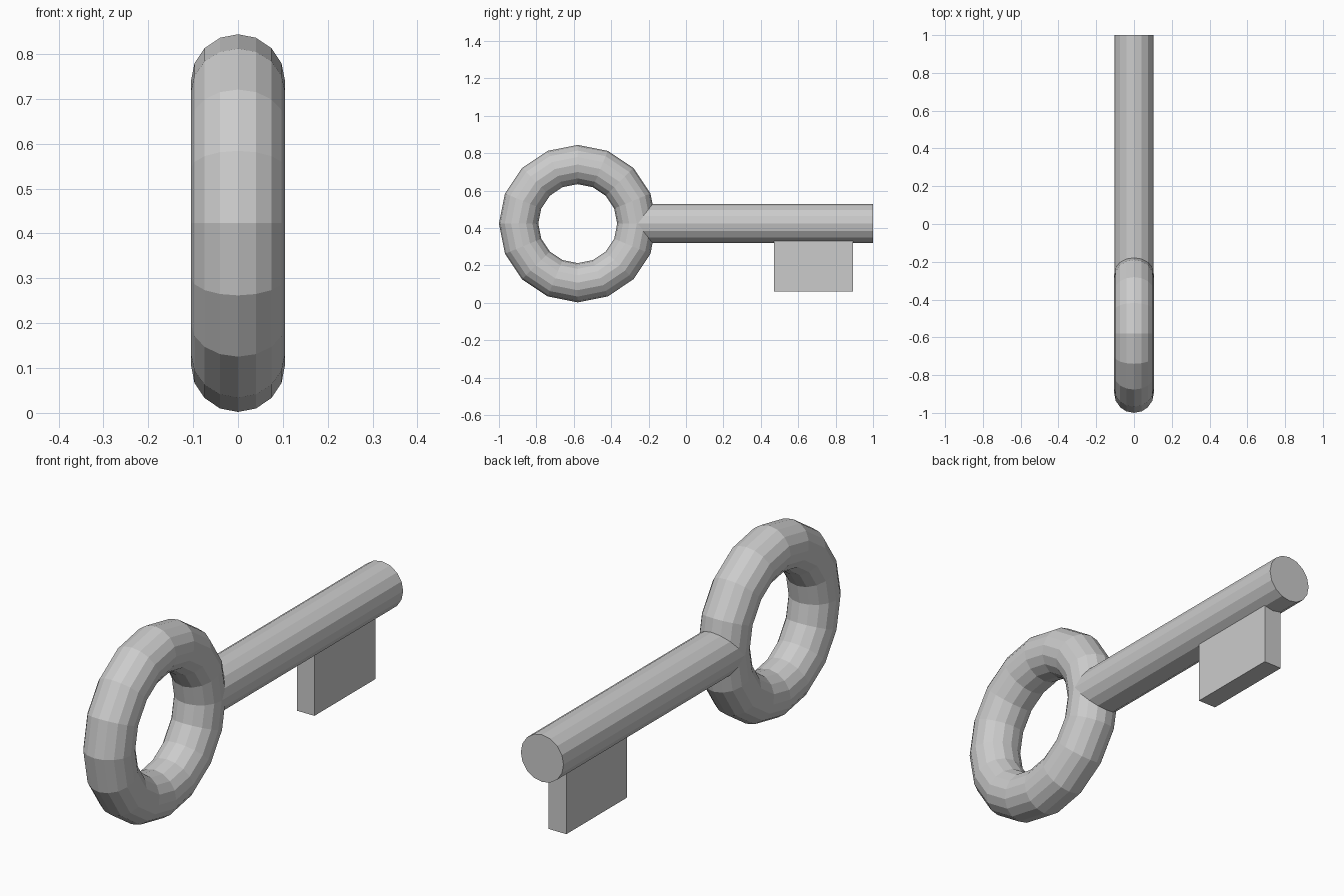
import bpy
from math import pi

if "Cube" in bpy.data.objects:
    bpy.data.objects.remove(bpy.data.objects["Cube"])

MAJOR, TUBE = 0.316, 0.105
Z = 0.423          # height of the key's long axis
BOW_Y = -0.579     # centre of the ring


def name_last(name):
    obj = bpy.context.object
    obj.name = name
    bpy.ops.object.transform_apply(location=False, rotation=True, scale=True)
    return obj


# Ring-shaped bow, hole facing sideways
bpy.ops.mesh.primitive_torus_add(
    major_radius=MAJOR, minor_radius=TUBE, major_segments=16, minor_segments=16,
    location=(0, BOW_Y, Z), rotation=(0, pi / 2, 0))
name_last("bow")

# Round shaft, starting inside the ring's tube
start, end = BOW_Y + MAJOR, 1.0
bpy.ops.mesh.primitive_cylinder_add(
    vertices=16, radius=0.104, depth=end - start,
    location=(0, (start + end) / 2, Z), rotation=(pi / 2, 0, 0))
name_last("shaft")

# Flat tooth hanging below the shaft
y0, y1, z0, z1 = 0.47, 0.893, 0.06, Z
bpy.ops.mesh.primitive_cube_add(
    size=1, location=(0, (y0 + y1) / 2, (z0 + z1) / 2),
    scale=(0.086, y1 - y0, z1 - z0))
name_last("tooth")
